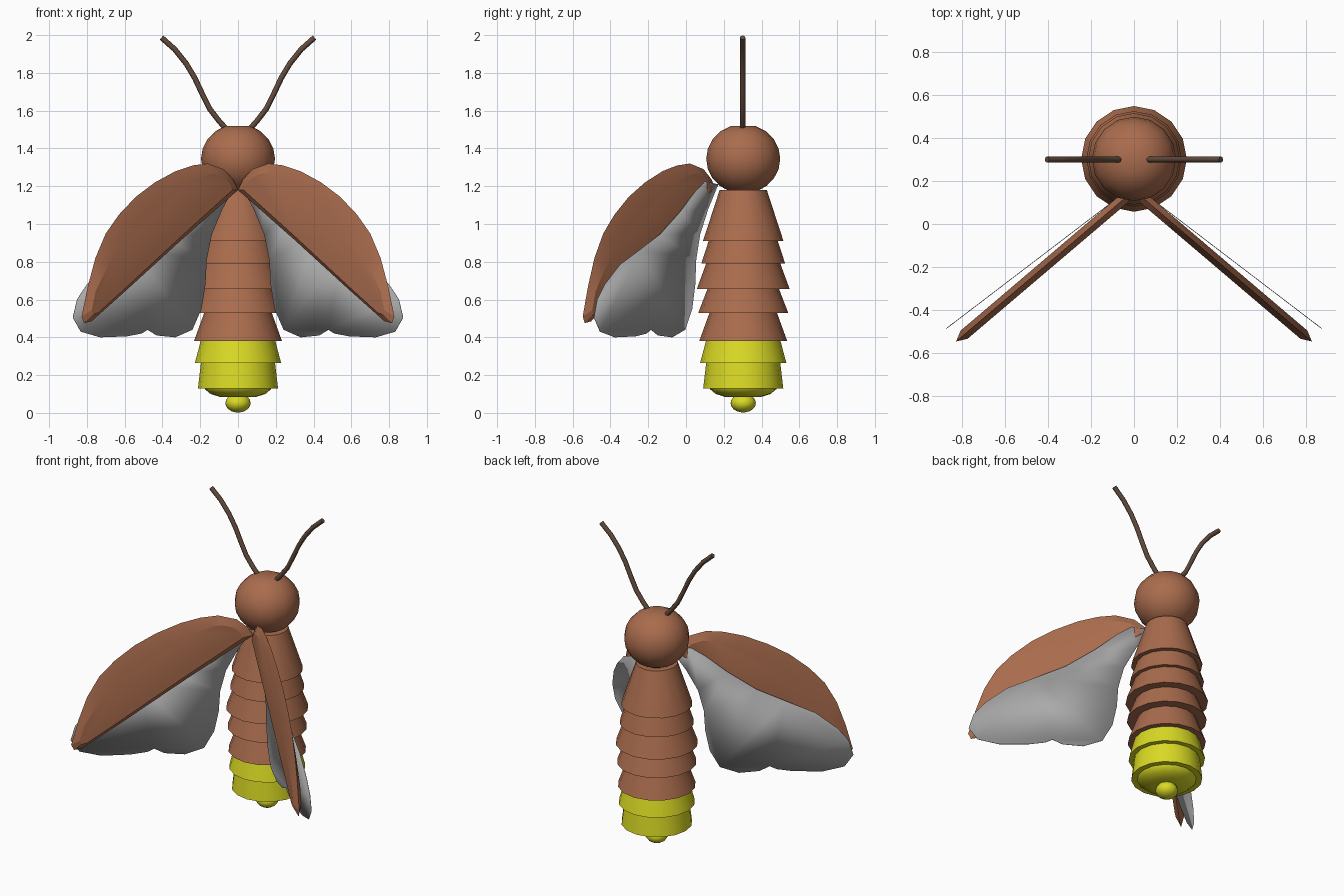
import bpy, bmesh, math
from mathutils import Vector

if "Cube" in bpy.data.objects:
    bpy.data.objects.remove(bpy.data.objects["Cube"])

CY = 0.303      # y of the body axis
SIDES = 16


def material(name, rgb):
    m = bpy.data.materials.new(name)
    m.diffuse_color = (*rgb, 1)
    m.use_nodes = True
    m.node_tree.nodes["Principled BSDF"].inputs["Base Color"].default_value = m.diffuse_color
    return m


BROWN = material("shell brown", (0.40, 0.15, 0.075))
YELLOW = material("glow yellow", (0.70, 0.70, 0.018))
GREY = material("wing grey", (0.40, 0.40, 0.40))
DARK = material("antenna brown", (0.125, 0.07, 0.045))


def finish(bm, name, mat, angle=35):
    bmesh.ops.recalc_face_normals(bm, faces=bm.faces)
    me = bpy.data.meshes.new(name)
    bm.to_mesh(me)
    bm.free()
    ob = bpy.data.objects.new(name, me)
    bpy.context.collection.objects.link(ob)
    me.materials.append(mat)
    bpy.ops.object.select_all(action='DESELECT')
    ob.select_set(True)
    bpy.context.view_layer.objects.active = ob
    bpy.ops.object.shade_smooth_by_angle(angle=math.radians(angle))
    return ob


def lathe(name, profile, mat):
    """Closed solid of revolution about the body axis from (radius, z) points."""
    bm = bmesh.new()
    rings = []
    for r, z in profile:
        rings.append([bm.verts.new((r * math.cos(2 * math.pi * i / SIDES),
                                    CY + r * math.sin(2 * math.pi * i / SIDES), z))
                      for i in range(SIDES)])
    for a, b in zip(rings, rings[1:]):
        for i in range(SIDES):
            j = (i + 1) % SIDES
            bm.faces.new((a[i], a[j], b[j], b[i]))
    bm.faces.new(rings[0])
    bm.faces.new(rings[-1])
    return finish(bm, name, mat)


# head: ball with a small flat crown
lathe("head", [(0.196 * math.sin(a), 1.345 + 0.185 * math.cos(a))
               for a in [math.radians(d) for d in (19, 38, 56, 73, 90, 107, 124, 141, 160)]], BROWN)

# overlapping body cones: top z, top radius, bottom z, bottom radius
segments = [
    ("thorax", 1.18, 0.125, 0.91, 0.213, BROWN),
    ("abdomen_ring_1", 0.92, 0.18, 0.79, 0.222, BROWN),
    ("abdomen_ring_2", 0.80, 0.193, 0.655, 0.246, BROWN),
    ("abdomen_ring_3", 0.665, 0.186, 0.53, 0.238, BROWN),
    ("abdomen_ring_4", 0.54, 0.175, 0.38, 0.233, BROWN),
    ("light_ring_1", 0.39, 0.195, 0.265, 0.228, YELLOW),
    ("light_ring_2", 0.275, 0.195, 0.13, 0.212, YELLOW),
]
for name, z1, r1, z0, r0, mat in segments:
    lathe(name, [(r1, z1), (r0, z0)], mat)

# rounded tail underside and end bulb
lathe("tail_bowl", [(0.18, 0.14), (0.175, 0.125), (0.145, 0.10), (0.09, 0.083)], YELLOW)
lathe("tail_bulb", [(0.067 * math.sin(a), 0.052 + 0.05 * math.cos(a))
                    for a in [math.radians(d) for d in (8, 30, 50, 70, 90, 110, 130, 150, 172)]], YELLOW)

# wing case outline in front view (x, z); it lies in a slanted upright plane
CASE = [(0.0, 1.18), (0.025, 1.235), (0.075, 1.29), (0.16, 1.32), (0.24, 1.31), (0.33, 1.28),
        (0.44, 1.22), (0.54, 1.145), (0.63, 1.05), (0.70, 0.95), (0.755, 0.82), (0.795, 0.67),
        (0.828, 0.51), (0.815, 0.475), (0.775, 0.485), (0.59, 0.65), (0.30, 0.915)]
SPINE_A, SPINE_B = Vector((0.12, 1.18)), Vector((0.73, 0.60))

# hind wing outline in side view (y, z)
WING = [(.17, 1.21), (.10, 1.225), (.048, 1.17), (-.03, 1.066), (-.138, .945), (-.243, .865),
        (-.35, .785), (-.43, .68), (-.47, .60), (-.487, .505), (-.455, .43), (-.376, .40),
        (-.27, .405), (-.21, .42), (-.185, .44), (-.148, .41), (-.074, .40), (-.005, .44),
        (.032, .55), (.048, .68), (.053, .81), (.074, .945), (.116, 1.077)]


def wing_case(name, s):
    """Shallow lens: outer rim with a raised panel on both sides."""
    bm = bmesh.new()

    def put(p, off=0.0):
        return bm.verts.new((s * (p.x + 0.65 * off), 0.157 - 0.85 * p.x + 0.76 * off, p.y))

    pts = [Vector(p) for p in CASE]
    rim = [put(p) for p in pts]
    axis = SPINE_B - SPINE_A
    for off in (-0.025, 0.025):
        panel = []
        for p in pts:
            t = min(1, max(0, (p - SPINE_A).dot(axis) / axis.length_squared))
            panel.append(put(p.lerp(SPINE_A + axis * t, 0.38), off))
        for i in range(len(pts)):
            j = (i + 1) % len(pts)
            bm.faces.new((rim[i], rim[j], panel[j], panel[i]))
        bm.faces.new(panel)
    finish(bm, name, BROWN, 20)


def hind_wing(name, s):
    """Thin flat membrane."""
    bm = bmesh.new()
    bm.faces.new([bm.verts.new((s * (0.18 - y) / 0.763, y, z)) for y, z in WING])
    ob = finish(bm, name, GREY)
    mod = ob.modifiers.new("thickness", 'SOLIDIFY')
    mod.thickness = 0.003
    mod.offset = 0


def antenna(name, s):
    """Thin rod along an S curve."""
    path = [(.055, 1.495), (.10, 1.545), (.15, 1.61), (.19, 1.69), (.23, 1.775),
            (.275, 1.85), (.335, 1.925), (.405, 1.987)]
    pts = [Vector((s * x, 0.3, z)) for x, z in path]
    bm = bmesh.new()
    rings = []
    for i, p in enumerate(pts):
        t = (pts[min(i + 1, len(pts) - 1)] - pts[max(i - 1, 0)]).normalized()
        n = Vector((0, 1, 0))
        b = t.cross(n)
        rings.append([bm.verts.new(p + 0.0145 * (n * math.cos(k * math.pi / 4) + b * math.sin(k * math.pi / 4)))
                      for k in range(8)])
    for a, b in zip(rings, rings[1:]):
        for k in range(8):
            bm.faces.new((a[k], a[(k + 1) % 8], b[(k + 1) % 8], b[k]))
    bm.faces.new(rings[0])
    bm.faces.new(rings[-1])
    finish(bm, name, DARK, 50)


for side, s in (("right", 1), ("left", -1)):
    wing_case(side + "_wing_case", s)
    hind_wing(side + "_hind_wing", s)
    antenna(side + "_antenna", s)
